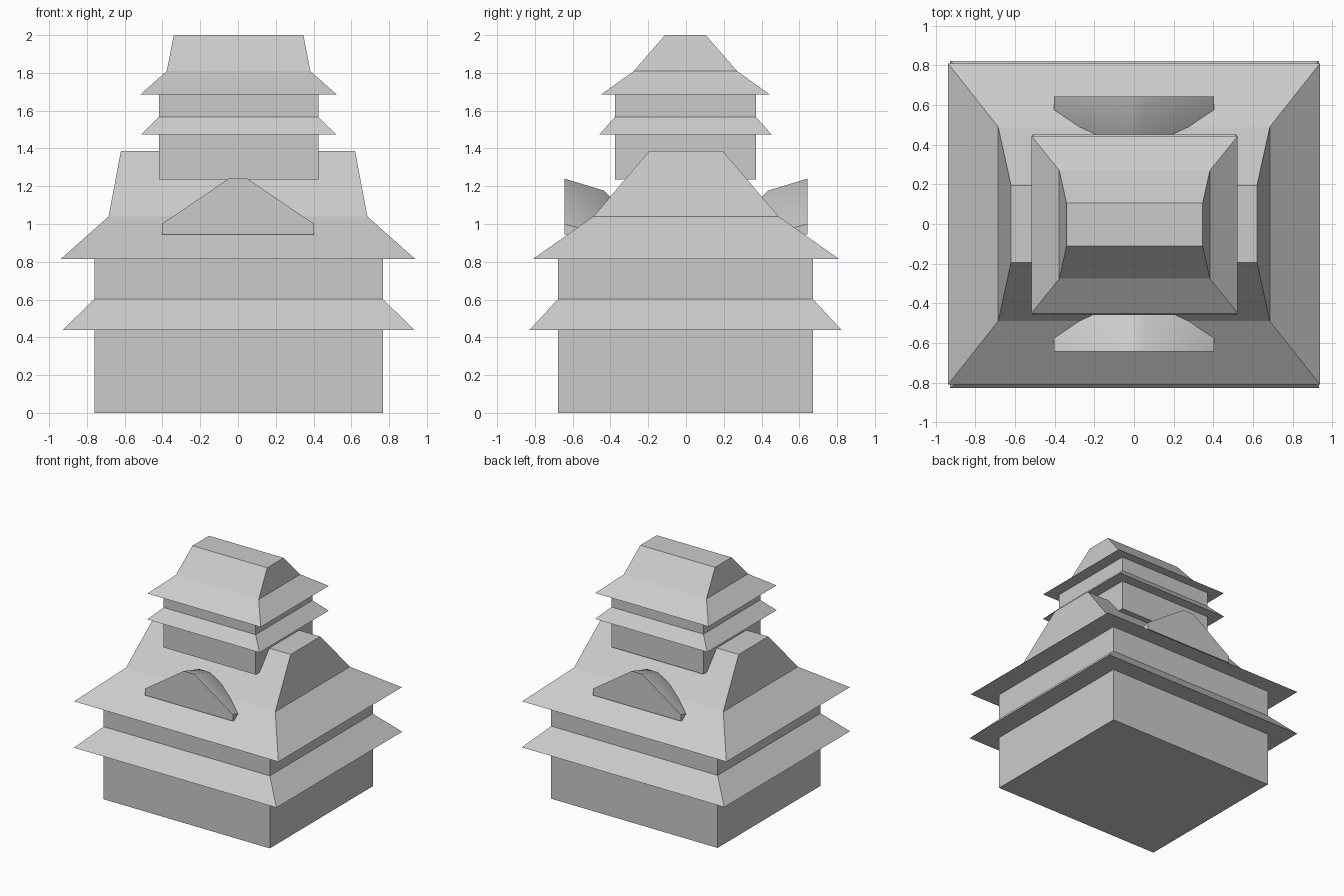
import bpy
import bmesh
import math

cube = bpy.data.objects.get("Cube")
if cube:
    bpy.data.objects.remove(cube, do_unlink=True)

GREY = 0.6
stone = bpy.data.materials.new("light grey")
stone.use_nodes = True
stone.diffuse_color = (GREY, GREY, GREY, 1)
stone.node_tree.nodes["Principled BSDF"].inputs["Base Color"].default_value = (GREY, GREY, GREY, 1)


def loft(name, rings):
    """Join rings of points into one closed solid."""
    bm = bmesh.new()
    loops = [[bm.verts.new(p) for p in ring] for ring in rings]
    n = len(loops[0])
    for a, b in zip(loops, loops[1:]):
        for i in range(n):
            j = (i + 1) % n
            bm.faces.new((a[i], a[j], b[j], b[i]))
    bm.faces.new(loops[0][::-1])
    bm.faces.new(loops[-1])
    bmesh.ops.recalc_face_normals(bm, faces=bm.faces)
    mesh = bpy.data.meshes.new(name)
    bm.to_mesh(mesh)
    bm.free()
    mesh.materials.append(stone)
    obj = bpy.data.objects.new(name, mesh)
    bpy.context.collection.objects.link(obj)
    return obj


def tier(name, *levels, cx=0.003, cy=-0.003):
    """Stack rectangles given as (half width, half depth, height)."""
    return loft(name, [[(cx + sx * w, cy + sy * d, z)
                        for sx, sy in ((-1, -1), (1, -1), (1, 1), (-1, 1))]
                       for w, d, z in levels])


# Lower storey: walls, skirt roof and main hipped roof
tier("lower_walls", (0.764, 0.675, 0), (0.764, 0.675, 0.84))
tier("lower_skirt_roof", (0.93, 0.825, 0.44), (0.764, 0.675, 0.602))
tier("main_roof", (0.938, 0.81, 0.815), (0.685, 0.49, 1.04), (0.62, 0.195, 1.386), cx=0, cy=0)

# Upper storey
tier("upper_walls", (0.422, 0.373, 1.235), (0.422, 0.373, 1.71))
tier("upper_skirt_roof", (0.515, 0.455, 1.475), (0.422, 0.373, 1.567))
tier("top_roof", (0.52, 0.447, 1.685), (0.38, 0.273, 1.81), (0.343, 0.108, 2.0))

# Dormer gables, sloping down into the main roof at front and back
half = [(0.403, 0.945), (0.403, 1.0), (0.05, 1.24)]
profile = half + [(-x, z) for x, z in reversed(half)]
for name, side in (("front_dormer", -1), ("back_dormer", 1)):
    dormer = loft(name, [[(x, side * y, z - drop if z > 0.95 else z) for x, z in profile]
                         for y, drop in ((0.643, 0), (0.435, 0.063), (0.37, 0.13))])
    bpy.ops.object.select_all(action="DESELECT")
    dormer.select_set(True)
    bpy.context.view_layer.objects.active = dormer
    bpy.ops.object.shade_smooth_by_angle(angle=math.radians(40))
